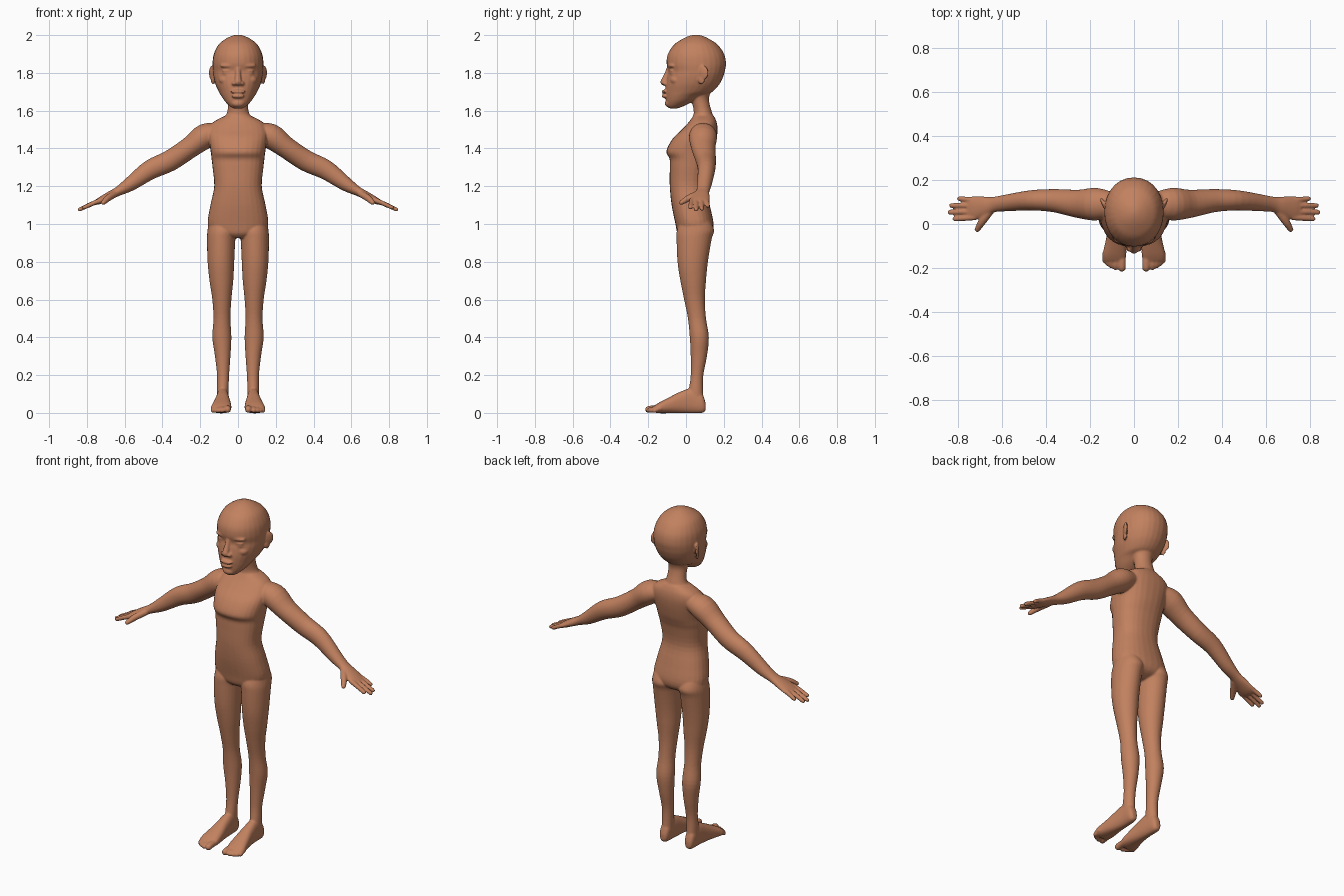
import bpy, bmesh, math
from mathutils import Vector, Matrix

bm = bmesh.new()
SEG = 28


def spline(rows, steps=4):
    """Catmull-Rom interpolation of tuples."""
    out = []
    for i in range(len(rows) - 1):
        p0, p1, p2, p3 = (rows[max(i - 1, 0)], rows[i], rows[i + 1],
                          rows[min(i + 2, len(rows) - 1)])
        for s in range(steps):
            t = s / steps
            out.append(tuple(
                0.5 * (2 * b + (c - a) * t + (2 * a - 5 * b + 4 * c - d) * t * t
                       + (3 * b - a - 3 * c + d) * t ** 3)
                for a, b, c, d in zip(p0, p1, p2, p3)))
    return out + [rows[-1]]


def skin(rings):
    """Bridge equal rings of points into a closed solid."""
    rings = [[bm.verts.new(p) for p in r] for r in rings]
    for a, b in zip(rings, rings[1:]):
        for i in range(SEG):
            j = (i + 1) % SEG
            bm.faces.new((a[i], a[j], b[j], b[i]))
    bm.faces.new(rings[0])
    bm.faces.new(rings[-1])


def unit_ring(n):
    """Superellipse with exponent n."""
    pts = []
    for i in range(SEG):
        a = 2 * math.pi * i / SEG
        c, s = math.cos(a), math.sin(a)
        pts.append((math.copysign(abs(c) ** (2 / n), c),
                    math.copysign(abs(s) ** (2 / n), s)))
    return pts


def loft(rows, axis='z', n=2.0):
    """Rows of (position, a0, a1, b0, b1): extents of each section."""
    rings = []
    for t, a0, a1, b0, b1 in spline(rows):
        ring = []
        for u, v in unit_ring(n):
            a = (a0 + a1) / 2 + u * (a1 - a0) / 2
            b = (b0 + b1) / 2 + v * (b1 - b0) / 2
            ring.append((a, b, t) if axis == 'z' else (a, t, b))
        rings.append(ring)
    skin(rings)


def ball(pos, size, turn=0.0):
    m = Matrix.Translation(pos) @ Matrix.Rotation(turn, 4, 'Z') @ Matrix.Diagonal((*size, 1))
    bmesh.ops.create_uvsphere(bm, u_segments=20, v_segments=12, radius=1, matrix=m)


def tube(rows, tip=False):
    """Rows of (x, y, z, thickness radius, width radius) along a path."""
    pts = spline(rows)
    rings = []
    for i, p in enumerate(pts):
        t = (Vector(pts[min(i + 1, len(pts) - 1)][:3]) - Vector(pts[max(i - 1, 0)][:3])).normalized()
        u = t.cross(Vector((0, 1, 0))).normalized()
        v = u.cross(t)
        rings.append([Vector(p[:3]) + u * (p[3] * a) + v * (p[4] * b) for a, b in unit_ring(2)])
    skin(rings)
    if tip:
        ball(rows[-1][:3], (rows[-1][3],) * 3)


# Leg
loft([(1.03, .03, .15, -.02, .12), (.97, .008, .161, -.047, .149),
      (.92, .014, .164, -.05, .136), (.8, .020, .161, -.045, .116),
      (.7, .025, .151, -.03, .106), (.6, .035, .136, -.01, .10),
      (.5, .040, .130, .01, .106), (.4, .035, .136, .02, .121),
      (.3, .040, .122, .025, .111), (.2, .047, .111, .025, .092),
      (.12, .050, .111, .015, .090), (.05, .052, .110, .01, .095)])

# Foot, from heel to ball, and toes
loft([(.104, .068, .098, .012, .05), (.085, .055, .110, .0, .10),
      (.03, .049, .113, -.002, .13), (-.03, .044, .120, -.002, .112),
      (-.09, .037, .132, -.002, .082), (-.14, .035, .143, -.002, .056),
      (-.168, .042, .138, .002, .038)], axis='y', n=2.4)
for x, y, r in ((.055, -.199, .018), (.084, -.198, .0125), (.103, -.190, .012),
                (.119, -.180, .012), (.133, -.166, .012)):
    tube([(x, -.13, .024, r, r), (x, y + .02, .022, r, r), (x, y, r, r, r)], tip=True)

# Arm and palm
tube([(.08, .09, 1.49, .04, .05), (.17, .09, 1.467, .066, .074),
      (.255, .092, 1.405, .057, .064), (.36, .106, 1.335, .056, .053),
      (.465, .108, 1.287, .052, .046), (.57, .097, 1.212, .038, .039),
      (.635, .089, 1.173, .025, .035), (.68, .081, 1.150, .022, .045),
      (.73, .072, 1.124, .018, .054), (.757, .070, 1.112, .012, .050)])

# Fingers and thumb
for y0, x, y, z in ((.030, .815, .023, 1.087), (.057, .838, .053, 1.077),
                    (.084, .831, .084, 1.080), (.109, .795, .115, 1.095)):
    tube([(.72, y0, 1.128, .013, .013), ((.72 + x) / 2, (y0 + y) / 2, (1.132 + z) / 2, .0125, .0125),
          (x, y, z, .011, .011)], tip=True)
tube([(.65, .065, 1.160, .018, .018), (.688, .015, 1.137, .018, .018),
      (.713, -.025, 1.113, .0125, .0125)], tip=True)

# Ear
ball((.137, .09, 1.800), (.010, .032, .040), math.radians(-27))
ball((.133, .082, 1.765), (.009, .020, .026), math.radians(-20))

# Brow, eyelids, cheek, nostril
ball((.055, -.077, 1.838), (.042, .017, .012), math.radians(14))
ball((.058, -.073, 1.811), (.027, .014, .009), math.radians(16))
ball((.058, -.072, 1.796), (.026, .014, .008), math.radians(16))
ball((.068, -.058, 1.762), (.034, .026, .024), math.radians(20))
ball((.021, -.110, 1.744), (.013, .016, .011))

# Mirror every paired part
copy = bmesh.ops.duplicate(bm, geom=bm.verts[:] + bm.edges[:] + bm.faces[:])['geom']
for v in copy:
    if isinstance(v, bmesh.types.BMVert):
        v.co.x *= -1


def centred(rows, n):
    loft([(z, -h, h, y0, y1) for z, h, y0, y1 in rows], n=n)


# Torso
centred([(.925, .05, -.02, .08), (.95, .125, -.045, .13), (1.0, .16, -.056, .146),
         (1.1, .146, -.076, .126), (1.2, .126, -.086, .106), (1.3, .135, -.086, .12),
         (1.345, .14, -.087, .134), (1.385, .145, -.104, .148), (1.45, .155, -.072, .162),
         (1.5, .155, -.022, .167), (1.54, .13, .015, .162), (1.572, .07, .038, .148)], 2.35)

# Neck
centred([(1.53, .09, .03, .15), (1.56, .075, .036, .147), (1.59, .058, .041, .138),
         (1.63, .053, .035, .126), (1.67, .055, .02, .122), (1.72, .07, .0, .14)], 2)

# Head
centred([(1.612, .025, -.088, -.045), (1.625, .045, -.101, -.01), (1.65, .070, -.106, .04),
         (1.68, .090, -.108, .09), (1.70, .102, -.110, .14), (1.74, .120, -.108, .177),
         (1.78, .130, -.101, .197), (1.81, .133, -.094, .206), (1.85, .135, -.103, .212),
         (1.9, .128, -.096, .202), (1.95, .103, -.063, .167), (1.98, .066, -.018, .122),
         (1.996, .032, .018, .088), (2.002, .008, .045, .061)], 2.1)

# Nose
tube([(0, -.088, 1.83, .013, .013), (0, -.100, 1.795, .014, .014),
      (0, -.117, 1.752, .019, .019)], tip=True)

# Lips and chin
ball((0, -.114, 1.701), (.041, .015, .010))
ball((0, -.112, 1.677), (.036, .016, .011))
ball((0, -.092, 1.638), (.034, .020, .020))

bmesh.ops.recalc_face_normals(bm, faces=bm.faces[:])
mesh = bpy.data.meshes.new("body")
bm.to_mesh(mesh)
bm.free()
body = bpy.data.objects.new("body", mesh)
bpy.context.collection.objects.link(body)

mat = bpy.data.materials.new("warm brown skin")
mat.diffuse_color = (.54, .22, .115, 1)
mesh.materials.append(mat)

# Fuse all parts into one smooth surface
fuse = body.modifiers.new("fuse", 'REMESH')
fuse.mode = 'VOXEL'
fuse.voxel_size = .005
fuse.use_smooth_shade = True
soft = body.modifiers.new("soften", 'SMOOTH')
soft.factor = .5
soft.iterations = 5
